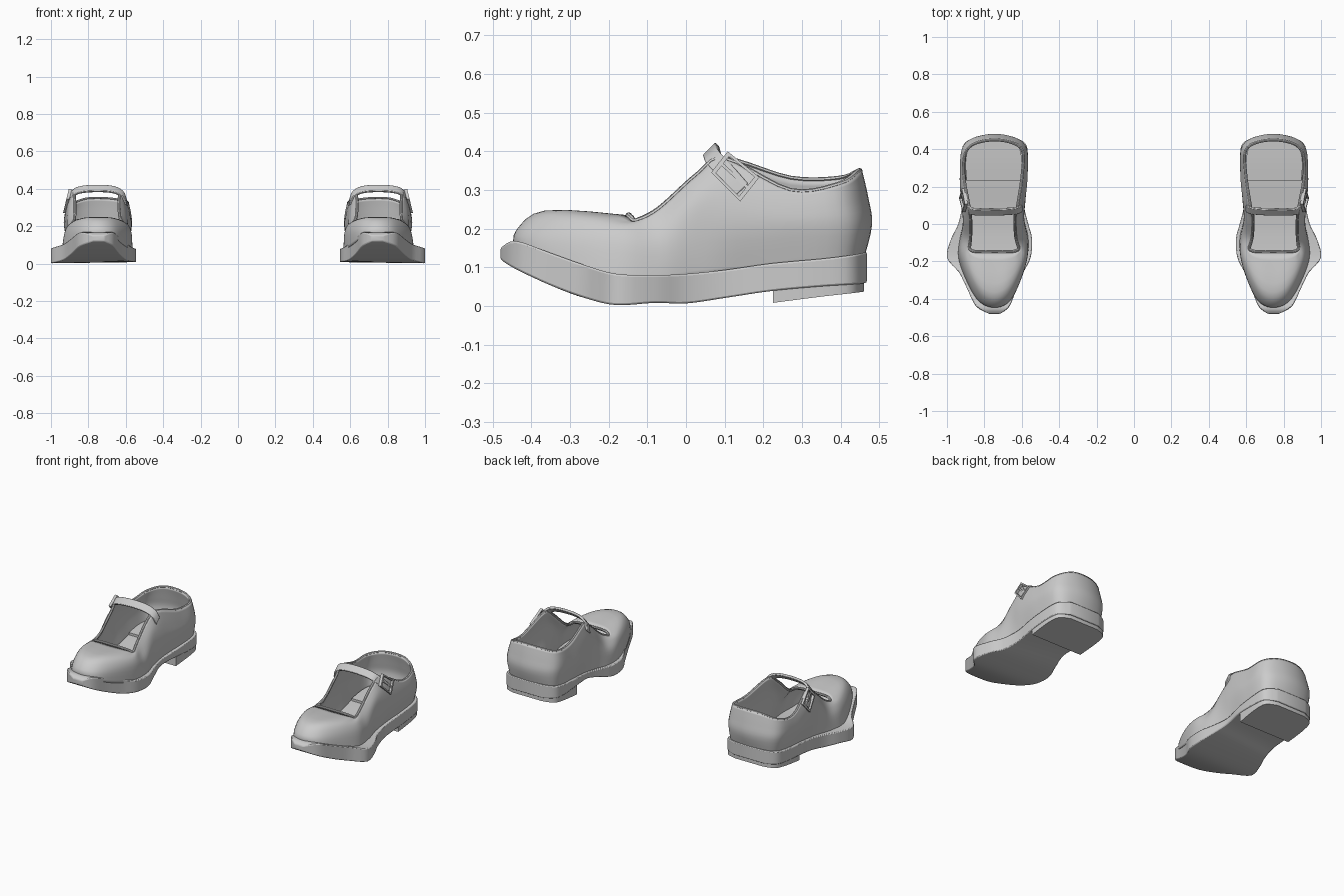
import bpy
from mathutils import Vector

if "Cube" in bpy.data.objects:
    bpy.data.objects.remove(bpy.data.objects["Cube"])


def spline(pts, k, closed=False):
    """Catmull-Rom resampling of points of any dimension."""
    n, out = len(pts), []
    get = (lambda i: pts[i % n]) if closed else (lambda i: pts[max(0, min(n - 1, i))])
    for i in range(n if closed else n - 1):
        a, b, c, d = (Vector(get(i + j)) for j in (-1, 0, 1, 2))
        for s in range(k):
            t = s / k
            out.append(0.5 * (2 * b + (c - a) * t + (2 * a - 5 * b + 4 * c - d) * t * t
                              + (3 * b - a - 3 * c + d) * t ** 3))
    if not closed:
        out.append(Vector(pts[-1]))
    return out


def make(name, verts, faces, thickness=0, offset=-1, bevel=0, smooth=40):
    """Mesh object for the right shoe, mirrored to the left shoe."""
    me = bpy.data.meshes.new(name)
    me.from_pydata([tuple(v) for v in verts], [], faces)
    ob = bpy.data.objects.new(name, me)
    bpy.context.collection.objects.link(ob)
    bpy.ops.object.select_all(action='DESELECT')
    ob.select_set(True)
    bpy.context.view_layer.objects.active = ob
    bpy.ops.object.mode_set(mode='EDIT')
    bpy.ops.mesh.select_all(action='SELECT')
    if not thickness:
        bpy.ops.mesh.normals_make_consistent(inside=False)
    bpy.ops.object.mode_set(mode='OBJECT')
    bpy.ops.object.shade_smooth_by_angle(angle=smooth * 0.01745)
    if thickness:
        m = ob.modifiers.new("thickness", 'SOLIDIFY')
        m.thickness, m.offset = thickness, offset
    if bevel:
        m = ob.modifiers.new("bevel", 'BEVEL')
        m.width, m.segments = bevel, 2
    m = ob.modifiers.new("mirror", 'MIRROR')
    m.use_mirror_merge = False
    return ob


def loft(name, rings, cap=True, **kw):
    """Skin closed rings of equal length."""
    n = len(rings[0])
    verts = [v for r in rings for v in r]
    faces = [(i * n + j, i * n + (j + 1) % n, (i + 1) * n + (j + 1) % n, (i + 1) * n + j)
             for i in range(len(rings) - 1) for j in range(n)]
    if cap:
        faces += [tuple(range(n))[::-1], tuple(range(len(verts) - n, len(verts)))]
    return make(name, verts, faces, **kw)


def slab(name, rows, k, **kw):
    """Loft along y from rows of y, x outer, x inner, z top, z bottom outer, z bottom inner."""
    rings = [[(xo, y, zt), (xo, y, bo), (xi, y, bi), (xi, y, zt)]
             for y, xo, xi, zt, bo, bi in spline(rows, k)]
    return loft(name, rings, **kw)


def around(rows):
    """Closed loop from toe along the outer side to the heel and back; optional inner z lift."""
    outer = [(r[2], r[0], r[1]) for r in rows]
    inner = [(r[3], r[0], r[1] + sum(r[4:])) for r in rows[:0:-1]]
    return spline(outer + inner, 5, closed=True)


# Upper: four loops (y, z, x outer, x inner) from the sole seam to the rim
seam = [(-.445, .15, .745, .745), (-.415, .14, .83, .665), (-.31, .10, .895, .61),
        (-.18, .07, .94, .57), (-.07, .065, .93, .565), (.03, .07, .905, .59),
        (.13, .08, .90, .60), (.27, .10, .91, .585), (.41, .11, .895, .59), (.455, .12, .81, .68)]
belly = [(-.44, .195, .745, .745), (-.405, .192, .825, .668), (-.30, .178, .888, .608),
         (-.17, .16, .928, .57), (-.07, .15, .922, .575), (.03, .19, .915, .587),
         (.13, .20, .925, .58), (.27, .20, .93, .569), (.42, .205, .912, .58), (.475, .21, .81, .68)]
shoulder = [(-.365, .247, .745, .745), (-.335, .245, .815, .678), (-.26, .228, .872, .622),
            (-.16, .205, .908, .585), (-.07, .205, .905, .60), (.03, .28, .91, .60),
            (.12, .30, .917, .592), (.27, .252, .928, .574), (.41, .265, .91, .58), (.465, .28, .81, .68)]
rim = [(-.155, .235, .745, .745), (-.155, .235, .82, .68), (-.15, .23, .865, .632),
       (-.13, .22, .885, .61), (-.07, .25, .88, .625), (.03, .34, .88, .63),
       (.10, .38, .89, .615), (.27, .298, .918, .59, .032), (.40, .315, .90, .592, .015),
       (.45, .347, .81, .68)]
columns = zip(*[around(r) for r in (seam, belly, shoulder, rim)])
rings = [list(r) for r in zip(*[spline(list(c), 4) for c in columns])]
loft("shoe_upper", rings, cap=False, thickness=.014, offset=-1)

# Rolled edge around the opening
edge = around(rim)
hem = []
for i, p in enumerate(edge):
    t = (edge[(i + 1) % len(edge)] - edge[i - 1]).normalized()
    side = t.cross(Vector((0, 0, 1))).normalized()
    up = side.cross(t)
    hem.append([p - side * .007 + side * a * .008 + up * b * .007
                for a, b in ((1, 0), (.7, .7), (0, 1), (-.7, .7), (-1, 0), (0, -1))])
loft("opening_edge", hem + [hem[0]], cap=False)

# Sole with raised toe and arched inner side
slab("sole", [(-.48, .775, .715, .15, .12, .12), (-.44, .845, .665, .168, .095, .095),
              (-.35, .89, .63, .137, .053, .053), (-.26, .935, .592, .105, .02, .02),
              (-.18, 1, .553, .083, .002, .01), (-.08, .978, .545, .08, .008, .01),
              (0, .94, .565, .083, .006, .03), (.10, .92, .587, .093, .02, .055),
              (.22, .926, .572, .11, .038, .065), (.35, .926, .567, .122, .05, .06),
              (.43, .908, .58, .132, .055, .06), (.468, .84, .65, .14, .06, .06)],
     4, bevel=.005)

# Heel block
slab("heel", [(.225, .922, .576, .085, .008, .008), (.35, .922, .571, .09, .024, .024),
              (.43, .904, .584, .095, .033, .033), (.46, .84, .65, .10, .037, .037)], 4)

# Heel pad of the insole
slab("heel_pad", [(.23, .895, .605, .125, .09, .09), (.33, .90, .60, .135, .10, .10),
                  (.41, .88, .615, .14, .11, .11), (.445, .81, .68, .142, .11, .11)], 3)

# Strap over the instep, running down the outer side to the buckle
wide = Vector((0, .016, .016))
path = spline([(.602, .085, .33), (.618, .075, .37), (.665, .068, .395), (.745, .065, .402),
               (.83, .065, .397), (.876, .073, .38), (.902, .11, .34), (.914, .145, .30)], 4)
strap = []
for i, p in enumerate(path):
    t = path[min(i + 1, len(path) - 1)] - path[max(i - 1, 0)]
    nrm = wide.cross(t).normalized() * .007
    strap.append([p + wide + nrm, p - wide + nrm, p - wide - nrm, p + wide - nrm])
loft("strap", strap, bevel=.003)

# Buckle frame and its pin, leaning with the side of the shoe
corners = [Vector(c) for c in ((.065, .345), (.108, .40), (.19, .333), (.14, .27))]
mid = sum(corners, Vector((0, 0))) / 4


def on_side(p, lift):
    return (.886 + (.41 - p.y) * .24 + lift, p.x, p.y)


frame = []
for c in corners:
    inner = mid + (c - mid) * .8
    frame.append([on_side(c, 0), on_side(c, .016), on_side(inner, .016), on_side(inner, 0)])
loft("buckle_frame", frame + [frame[0]], cap=False, smooth=30)
a, b = (corners[0] + corners[1]) / 2, (corners[2] + corners[3]) / 2
w = (b - a).orthogonal().normalized() * .004
loft("buckle_pin", [[on_side(p - w, .006), on_side(p + w, .006),
                     on_side(p + w, .013), on_side(p - w, .013)] for p in (a, b)])
